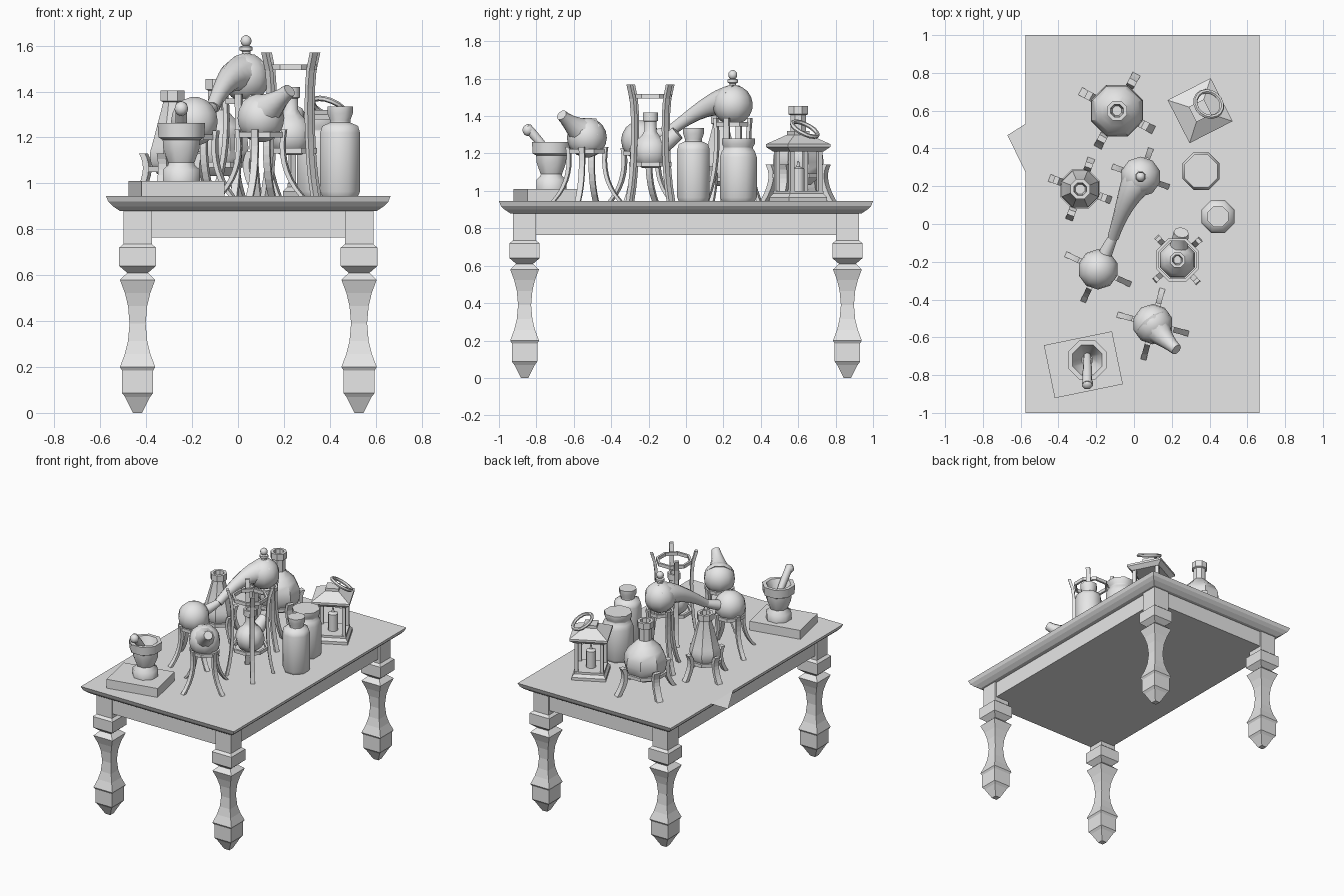
import bpy, bmesh, math
from mathutils import Vector, Matrix

cube = bpy.data.objects.get("Cube")
if cube:
    bpy.data.objects.remove(cube, do_unlink=True)

grey = bpy.data.materials.new("plain_grey")
grey.use_nodes = True
grey.diffuse_color = (0.8, 0.8, 0.8, 1)
grey.node_tree.nodes["Principled BSDF"].inputs["Base Color"].default_value = grey.diffuse_color

table_height = 0.945
table_centre = 0.045
table_half_width = 0.62


def finish(name, bm, smooth_angle=0):
    bmesh.ops.recalc_face_normals(bm, faces=bm.faces)
    mesh = bpy.data.meshes.new(name)
    bm.to_mesh(mesh)
    bm.free()
    mesh.materials.append(grey)
    obj = bpy.data.objects.new(name, mesh)
    bpy.context.collection.objects.link(obj)
    if smooth_angle:
        bpy.ops.object.select_all(action='DESELECT')
        obj.select_set(True)
        bpy.context.view_layer.objects.active = obj
        bpy.ops.object.shade_smooth_by_angle(angle=math.radians(smooth_angle))


def skin(bm, rings, closed=False):
    """Join equal rings of points; cap the ends, or join them when closed."""
    loops = [[bm.verts.new(point) for point in ring] for ring in rings]
    following = loops[1:] + loops[:1] if closed else loops[1:]
    for low, high in zip(loops, following):
        for i in range(len(low)):
            bm.faces.new((low[i - 1], low[i], high[i], high[i - 1]))
    if not closed:
        bm.faces.new(loops[0])
        bm.faces.new(loops[-1])


def circle(radius, sides):
    steps = [math.tau * (i + 0.5) / sides for i in range(sides)]
    return [Vector((radius * math.cos(a), radius * math.sin(a), 0)) for a in steps]


def rectangle(half_x, half_y, turn=0):
    spin = Matrix.Rotation(math.radians(turn), 3, 'Z')
    corners = ((-1, -1), (1, -1), (1, 1), (-1, 1))
    return [spin @ Vector((sx * half_x, sy * half_y, 0)) for sx, sy in corners]


def block(name, place, layers, turn=0):
    """Rectangular body from (half x, half y, height) layers."""
    bm = bmesh.new()
    base = Vector((*place, 0))
    skin(bm, [[base + Vector((0, 0, z)) + corner for corner in rectangle(hx, hy, turn)]
              for hx, hy, z in layers])
    finish(name, bm)


def lathe(name, place, profile, sides=8, smooth_angle=50, closed=False):
    """Turned body from (radius, height) points."""
    bm = bmesh.new()
    base = Vector((*place, 0))
    skin(bm, [[base + Vector((0, 0, z)) + p for p in circle(r, sides)] for r, z in profile], closed)
    finish(name, bm, smooth_angle)


def arc(radius, height, start=-80, end=80, steps=8):
    """Bulb profile between two latitudes."""
    angles = [math.radians(start + (end - start) * i / steps) for i in range(steps + 1)]
    return [(radius * math.cos(a), height + radius * math.sin(a)) for a in angles]


def tube(name, start, bend, end, wide, narrow, steps=6):
    """Tapered pipe along a quadratic curve."""
    start, bend, end = Vector(start), Vector(bend), Vector(end)
    bm = bmesh.new()
    rings = []
    for i in range(steps + 1):
        t = i / steps
        middle = start.lerp(bend, t).lerp(bend.lerp(end, t), t)
        facing = bend.lerp(end, t) - start.lerp(bend, t)
        turn = facing.to_track_quat('Z', 'X')
        radius = narrow + (wide - narrow) * (1 - t) ** 1.5
        rings.append([middle + turn @ p for p in circle(radius, 10)])
    skin(bm, rings)
    finish(name, bm, 50)


def hoop(name, place, radius, height, thick=0.016):
    """Flat band."""
    inner, upper = radius - thick, height + 0.024
    lathe(name, place, [(inner, height), (radius, height), (radius, upper), (inner, upper)],
          smooth_angle=0, closed=True)


def stand(name, place, turn, radius, height, foot, lip=0.01, width=0.03, power=3, hoops=()):
    """Four strip legs that flare to a foot at the bottom and a lip at the top."""
    bm = bmesh.new()
    base = Vector((*place, table_height))
    steps = 8
    for k in range(4):
        spin = Matrix.Rotation(math.radians(turn + 90 * k), 3, 'Z')
        rings = []
        for i in range(steps + 1):
            t = i / steps
            reach = radius + (foot - radius) * (1 - t) ** power + lip * t ** (2 * power)
            centre = Vector((reach, 0, t * (height - table_height)))
            rings.append([base + spin @ (centre + p) for p in rectangle(width / 3, width / 2)])
        skin(bm, rings)
    finish(name + "_legs", bm)
    for level in hoops:
        hoop(name + "_hoop", place, radius + 0.008, level)


def flask(name, place, radius, bulb, shoulder, neck, neck_base, top, smooth_angle=40):
    """Bulb, neck, rolled lip and hollow mouth."""
    lip = neck * 1.25
    body = arc(radius, bulb, -60, shoulder, 6)
    rim = [(neck, neck_base), (neck, top - 0.05), (lip, top - 0.045), (lip, top)]
    mouth = [(neck * 0.8, top), (neck * 0.6, top - 0.1)]
    lathe(name, place, body + rim + mouth, smooth_angle=smooth_angle)


def jar(name, place, radius, shoulder, neck, lip, top):
    """Straight jar with a flared stopper."""
    body = [(radius * 0.9, table_height), (radius, table_height + 0.02), (radius, shoulder - 0.03),
            (radius * 0.9, shoulder), (neck, shoulder + 0.015), (neck, shoulder + 0.025)]
    lathe(name, place, body + [(lip, top - 0.03), (lip, top), (lip * 0.7, top)])


# Table
block("table_top", (table_centre, 0), [(table_half_width - inset, 1 - inset, table_height - drop)
      for inset, drop in ((0.06, 0.065), (0.03, 0.045), (0.01, 0.025), (0, 0))])
block("table_apron", (table_centre, 0), [(0.53, 0.915, z) for z in (0.765, 0.885)])

# Table legs: pointed foot, block, curved waist, collar and upper block
waist = [(0.035 + 0.042 * t * t, 0.39 + 0.19 * t) for t in (-1, -0.7, -0.4, 0, 0.4, 0.7, 1)]
foot = [(0.02, 0), (0.055, 0.07), (0.068, 0.087), (0.068, 0.185)]
collar = [(0.045, 0.61), (0.08, 0.64), (0.08, 0.72), (0.062, 0.735), (0.062, 0.885)]
for sx, side in ((-1, "right"), (1, "left")):
    for sy, end in ((-1, "front"), (1, "back")):
        block(f"{end}_{side}_table_leg", (table_centre + sx * 0.4825, sy * 0.863),
              [(half, half, z) for half, z in foot + waist + collar])

# Loose sheet with a drooping corner
bm = bmesh.new()
edge = table_centre - table_half_width
bm.faces.new([bm.verts.new(p) for p in
              ((-0.67, 0.47, 0.91), (edge, 0.275, table_height), (edge, 0.53, table_height))])
finish("sheet_corner", bm)

# Mortar and pestle on a slab
mortar = (-0.247, -0.72)
slab_top = 1.01
block("mortar_slab", (-0.268, -0.745), [(0.184, 0.143, z) for z in (table_height, slab_top)], 11.6)
lathe("mortar_foot", mortar, [(0.087, slab_top), (0.087, 1.06), (0.062, 1.08), (0.06, 1.1)])
lathe("mortar_bowl", mortar, [(0.062, 1.09), (0.085, 1.15), (0.088, 1.19), (0.108, 1.2),
      (0.112, 1.262), (0.085, 1.262), (0.03, 1.14)])
tube("pestle_handle", (-0.247, -0.7, 1.15), (-0.247, -0.75, 1.23), (-0.247, -0.85, 1.34), 0.02, 0.026)
lathe("pestle_knob", (-0.247, -0.845), arc(0.032, 1.325, steps=6))

# Front retort
retort = (0.1, -0.53)
lathe("front_retort_bulb", retort, arc(0.107, 1.285), 10)
tube("front_retort_spout", (*retort, 1.3), (0.15, -0.6, 1.34), (0.225, -0.665, 1.405), 0.1, 0.03)
stand("front_retort_stand", retort, 75, 0.095, 1.235, 0.185, hoops=[1.2])

# Receiver bulb, still head and the pipe between them
receiver, still = (-0.19, -0.24), (0.035, 0.25)
joint = (-0.11, -0.07, 1.33)
lathe("receiver_bulb", receiver, arc(0.107, 1.27), 10)
tube("receiver_neck", joint, (-0.14, -0.13, 1.3), (*receiver, 1.27), 0.024, 0.04)
stand("receiver_stand", receiver, 65, 0.095, 1.23, 0.18, hoops=[1.19])
lathe("still_head", still, arc(0.107, 1.46, -70), 10)
lathe("still_finial_stem", still, [(0.02, 1.55), (0.02, 1.575), (0.03, 1.58), (0.03, 1.595), (0.015, 1.6)])
lathe("still_finial_ball", still, arc(0.026, 1.62, steps=6))
tube("still_pipe", (*still, 1.47), (-0.04, 0.15, 1.5), joint, 0.1, 0.03, 10)
stand("still_stand", still, 70, 0.088, 1.39, 0.15, hoops=[1.345])

# Tall stand holding a spouted flask
tall = (0.23, -0.19)
flask("spouted_flask", tall, 0.1, 1.21, 60, 0.035, 1.32, 1.42, smooth_angle=50)
tube("flask_spout", (*tall, 1.2), (0.24, -0.1, 1.26), (0.25, -0.045, 1.31), 0.06, 0.04)
stand("tall_stand", tall, 42, 0.115, 1.57, 0.155, lip=0.035, power=4, hoops=[1.13, 1.495])

# Back flask and cone flask, each on a squat stand with hooked legs
back, cone = (-0.09, 0.6), (-0.285, 0.185)
flask("back_flask", back, 0.147, 1.16, 55, 0.045, 1.32, 1.455)
stand("back_flask_stand", back, 62, 0.14, 1.14, 0.205, lip=0.03, width=0.045, power=2, hoops=[1.07])
flask("cone_flask", cone, 0.107, 1.12, 25, 0.045, 1.35, 1.405)
stand("cone_flask_stand", cone, 70, 0.105, 1.13, 0.16, lip=0.03, width=0.04, power=2, hoops=[1.05])

# Stoppered jars
jar("wide_jar", (0.355, 0.28), 0.107, 1.21, neck=0.085, lip=0.095, top=1.28)
jar("tall_jar", (0.445, 0.04), 0.094, 1.25, neck=0.048, lip=0.06, top=1.335)

# Lantern
lantern, turn = Vector((0.35, 0.6)), 27
block("lantern_base", lantern, [(half, half, z) for half, z in
      ((0.115, table_height), (0.115, 0.965), (0.1, 0.985), (0.1, 1))], turn)
block("lantern_roof", lantern, [(half, half, z) for half, z in
      ((0.1, 1.21), (0.128, 1.235), (0.128, 1.25), (0.045, 1.3), (0.045, 1.32))], turn)
for corner in rectangle(0.085, 0.085, turn):
    block("lantern_post", lantern + corner.xy, [(0.012, 0.012, z) for z in (0.99, 1.22)], turn)
lathe("lantern_candle", lantern, [(0.035, 0.99), (0.035, 1.12), (0.01, 1.13), (0.005, 1.16)])
tilt = Vector((0.4, 0.5, 1)).to_track_quat('Z', 'Y').to_euler()
bpy.ops.mesh.primitive_torus_add(location=(0.395, 0.635, 1.33), rotation=tilt, major_segments=16,
                                 minor_segments=6, major_radius=0.075, minor_radius=0.012)
handle = bpy.context.object
handle.name = "lantern_handle"
handle.data.materials.append(grey)
bpy.ops.object.shade_smooth_by_angle(angle=math.radians(50))
